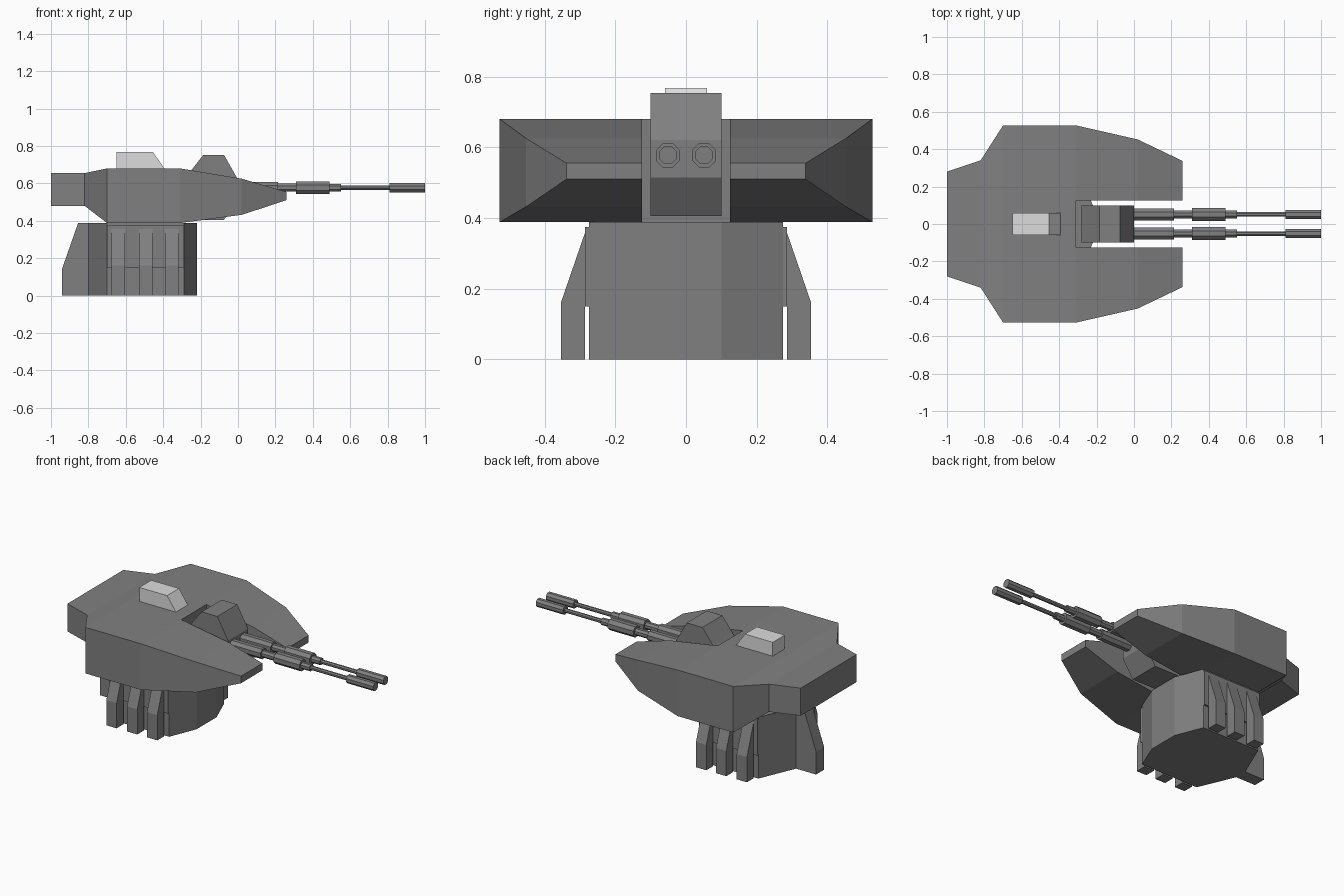
import bpy, bmesh, math
from mathutils import Matrix

if "Cube" in bpy.data.objects:
    bpy.data.objects.remove(bpy.data.objects["Cube"])


def material(name, v):
    m = bpy.data.materials.new(name)
    m.diffuse_color = (v, v, v, 1)
    m.use_nodes = True
    m.node_tree.nodes["Principled BSDF"].inputs["Base Color"].default_value = m.diffuse_color
    return m


GREY = material("armour grey", 0.216)
LIGHT = material("light grey", 0.72)


def finish(bm, name, mat):
    bmesh.ops.remove_doubles(bm, verts=bm.verts, dist=0.0001)
    bmesh.ops.recalc_face_normals(bm, faces=bm.faces)
    me = bpy.data.meshes.new(name)
    bm.to_mesh(me)
    bm.free()
    me.materials.append(mat)
    ob = bpy.data.objects.new(name, me)
    bpy.context.collection.objects.link(ob)
    return ob


def prism(name, outline, axis, lo, hi, mat=GREY):
    """Extrude an outline: axis 'y' takes (x,z), 'x' takes (y,z), 'z' takes (x,y)."""
    place = {'x': lambda a, b, t: (t, a, b),
             'y': lambda a, b, t: (a, t, b),
             'z': lambda a, b, t: (a, b, t)}[axis]
    bm = bmesh.new()
    rings = [[bm.verts.new(place(a, b, t)) for a, b in outline] for t in (lo, hi)]
    n = len(outline)
    for ring in rings:
        bm.faces.new(ring)
    for i in range(n):
        j = (i + 1) % n
        bm.faces.new((rings[0][i], rings[0][j], rings[1][j], rings[1][i]))
    return finish(bm, name, mat)


# Turret shell: stations of x, half width, bottom, top; slot between the front arms
STATIONS = [(-1.0, .28, .48, .655), (-.82, .34, .48, .655), (-.70, .527, .388, .68),
            (-.31, .527, .388, .68), (.02, .452, .432, .625), (.258, .338, .51, .555)]
SLOT, SLOT_START = .125, 3
bm = bmesh.new()


def quad(*pts):
    bm.faces.new([bm.verts.new(p) for p in pts])


for s in (1, -1):
    for i in range(len(STATIONS) - 1):
        x0, w0, b0, t0 = STATIONS[i]
        x1, w1, b1, t1 = STATIONS[i + 1]
        columns = [(SLOT, SLOT, w0, w1)]
        if i < SLOT_START:
            columns.append((0, 0, SLOT, SLOT))
        else:
            y = SLOT * s
            quad((x0, y, b0), (x1, y, b1), (x1, y, t1), (x0, y, t0))
        for a0, a1, c0, c1 in columns:
            for z0, z1 in ((b0, b1), (t0, t1)):
                quad((x0, a0 * s, z0), (x1, a1 * s, z1), (x1, c1 * s, z1), (x0, c0 * s, z0))
        quad((x0, w0 * s, b0), (x1, w1 * s, b1), (x1, w1 * s, t1), (x0, w0 * s, t0))
    # rear wall, slot back wall and arm tips
    for k, lo, hi in ((0, 0, SLOT), (0, SLOT, .28), (SLOT_START, 0, SLOT), (5, SLOT, .338)):
        x, w, b, t = STATIONS[k]
        quad((x, lo * s, b), (x, hi * s, b), (x, hi * s, t), (x, lo * s, t))
finish(bm, "turret_shell", GREY)

# Pedestal drum and its rear buttress
half = [(-.22, .10), (-.29, .275), (-.70, .275), (-.80, .04)]
prism("pedestal", half + [(x, -y) for x, y in reversed(half)], 'z', 0, .388)
prism("rear_buttress", [(-.78, 0), (-.94, 0), (-.94, .145), (-.855, .388), (-.78, .388)],
      'y', -.04, .04)

# Side panels and leaning ribs
for s, side in ((1, "left"), (-1, "right")):
    prism(side + "_panel", [(-.70, .15), (-.29, .15), (-.29, .375), (-.70, .375)],
          'y', .26 * s, .286 * s)
    for k, x in enumerate((-.675, -.53, -.39)):
        rib = [(.286, 0), (.354, 0), (.354, .16), (.28, .375), (.27, .375), (.27, .16), (.286, .15)]
        prism(f"{side}_rib_{k + 1}", [(y * s, z) for y, z in rib], 'x', x, x + .072)

# Gun mantlet
prism("gun_mantlet", [(-.28, .405), (-.075, .405), (0, .515), (0, .62), (-.075, .753),
                      (-.185, .753), (-.25, .67), (-.28, .635)], 'y', -.10, .10)

# Roof hatch
prism("roof_hatch", [(-.65, .66), (-.39, .66), (-.39, .675), (-.455, .768), (-.65, .768)],
      'y', -.06, .06, LIGHT)

# Twin octagonal barrels: start x, end x, radius
PARTS = [(-.02, .215, .034), (.215, .31, .023), (.31, .49, .037),
         (.49, .55, .022), (.55, .81, .013), (.81, 1.0, .027)]
for s, side in ((1, "left"), (-1, "right")):
    bm = bmesh.new()
    for x0, x1, r in PARTS:
        spin = (Matrix.Translation(((x0 + x1) / 2, .051 * s, .577))
                @ Matrix.Rotation(math.pi / 2, 4, 'Y')
                @ Matrix.Rotation(math.pi / 8, 4, 'Z'))
        bmesh.ops.create_cone(bm, cap_ends=True, segments=8, radius1=r, radius2=r,
                              depth=x1 - x0, matrix=spin)
    finish(bm, side + "_barrel", GREY)
